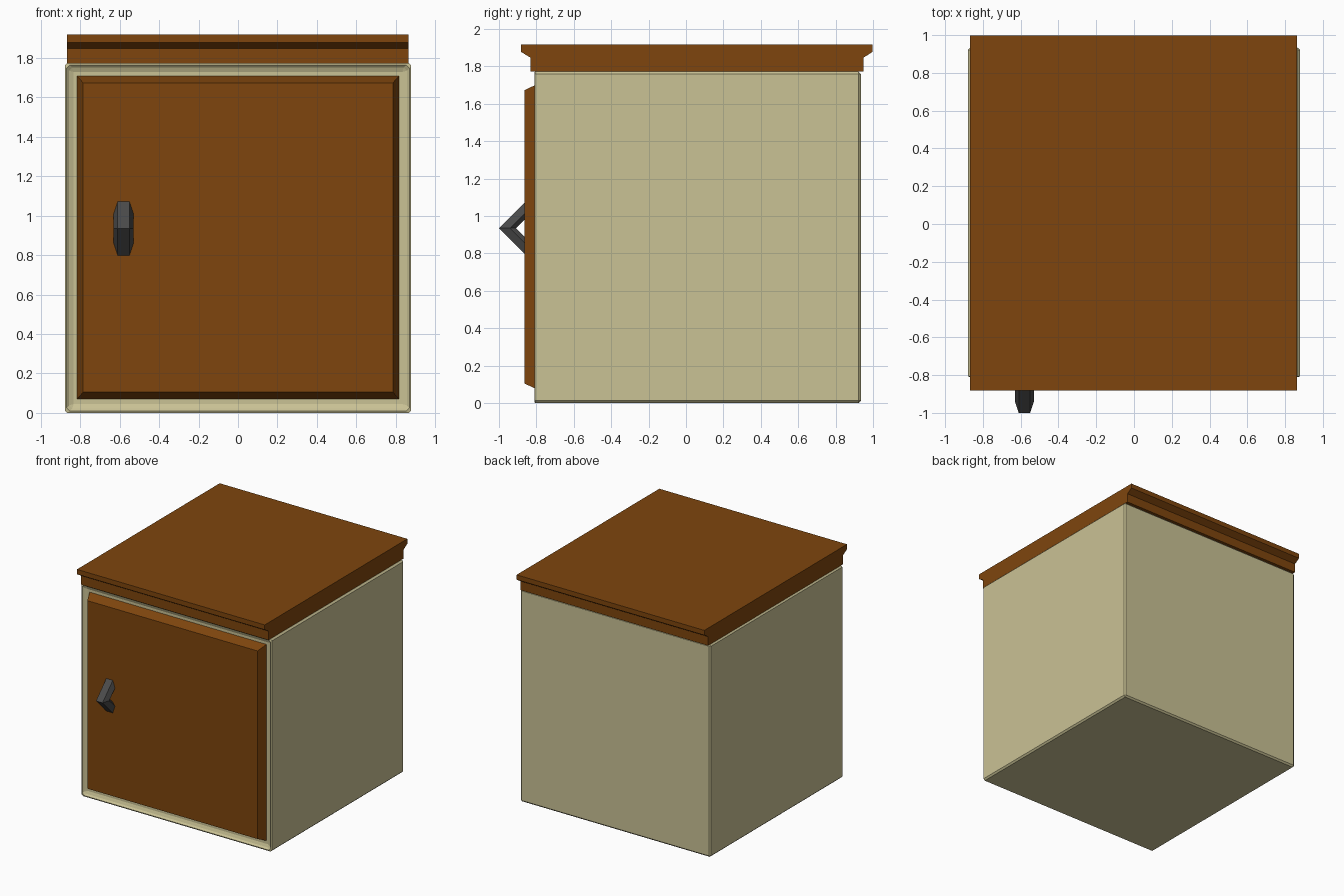
import bpy, bmesh
from mathutils import Vector

if "Cube" in bpy.data.objects:
    bpy.data.objects.remove(bpy.data.objects["Cube"])


def material(name, rgb):
    m = bpy.data.materials.new(name)
    m.diffuse_color = (*rgb, 1)
    m.use_nodes = True
    m.node_tree.nodes["Principled BSDF"].inputs["Base Color"].default_value = m.diffuse_color
    return m


cream = material("cream_paint", (0.59, 0.54, 0.30))
wood = material("brown_wood", (0.21, 0.06, 0.004))
iron = material("dark_metal", (0.07, 0.07, 0.07))


def finish(bm, name, mat):
    bmesh.ops.recalc_face_normals(bm, faces=bm.faces)
    me = bpy.data.meshes.new(name)
    bm.to_mesh(me)
    bm.free()
    me.materials.append(mat)
    ob = bpy.data.objects.new(name, me)
    bpy.context.collection.objects.link(ob)
    return ob


def box(lo, hi):
    bm = bmesh.new()
    bmesh.ops.create_cube(bm, size=1)
    lo, hi = Vector(lo), Vector(hi)
    for v in bm.verts:
        v.co = (lo + hi) / 2 + v.co * (hi - lo)
    bm.normal_update()
    return bm


def front_face(bm):
    return min(bm.faces, key=lambda f: f.calc_center_median().y)


def loft(sections, name, mat):
    """Skin a closed tube through matching cross-sections and cap the ends."""
    bm = bmesh.new()
    rings = [[bm.verts.new(p) for p in s] for s in sections]
    n = len(rings[0])
    for a, b in zip(rings, rings[1:]):
        for i in range(n):
            j = (i + 1) % n
            bm.faces.new((a[i], a[j], b[j], b[i]))
    bm.faces.new(rings[0])
    bm.faces.new(rings[-1])
    return finish(bm, name, mat)


# Cabinet body: box with a shallow door recess and chamfered edges
bm = box((-0.878, -0.82, 0), (0.878, 0.935, 1.773))
face = front_face(bm)
bmesh.ops.inset_region(bm, faces=[face], thickness=0.045)
for v in face.verts:
    v.co.y += 0.03
body = finish(bm, "cabinet_body", cream)
bev = body.modifiers.new("chamfer", 'BEVEL')
bev.width = 0.013
bev.segments = 1

# Door: slab with a sloped border
bm = box((-0.818, -0.864, 0.068), (0.818, -0.77, 1.71))
face = front_face(bm)
for v in bm.verts:
    if v in face.verts:
        v.co.x -= 0.033 if v.co.x > 0 else -0.033
        v.co.z -= 0.037 if v.co.z > 1 else -0.037
    else:
        v.co.y = -0.785
finish(bm, "door", wood)

# Worktop: stepped profile extruded across the width
profile = [(-0.832, 1.772), (-0.832, 1.847), (-0.882, 1.878), (-0.882, 1.918),
           (0.998, 1.918), (0.998, 1.878), (0.949, 1.847), (0.949, 1.772)]
loft([[(x, y, z) for y, z in profile] for x in (-0.868, 0.864)], "worktop", wood)

# Handle: six-sided bar bent into a V, pointing away from the door
cx, cz, root = -0.58, 0.935, -0.86
bar = [(-0.03, 0.14), (0.03, 0.14), (0.05, 0.08),
       (0.03, 0.05), (-0.03, 0.05), (-0.05, 0.08)]
loft([[(cx + x, root - r * out, cz + r * up) for x, r in bar]
      for out, up in ((0, 1), (1, 0), (0, -1))], "door_handle", iron)
